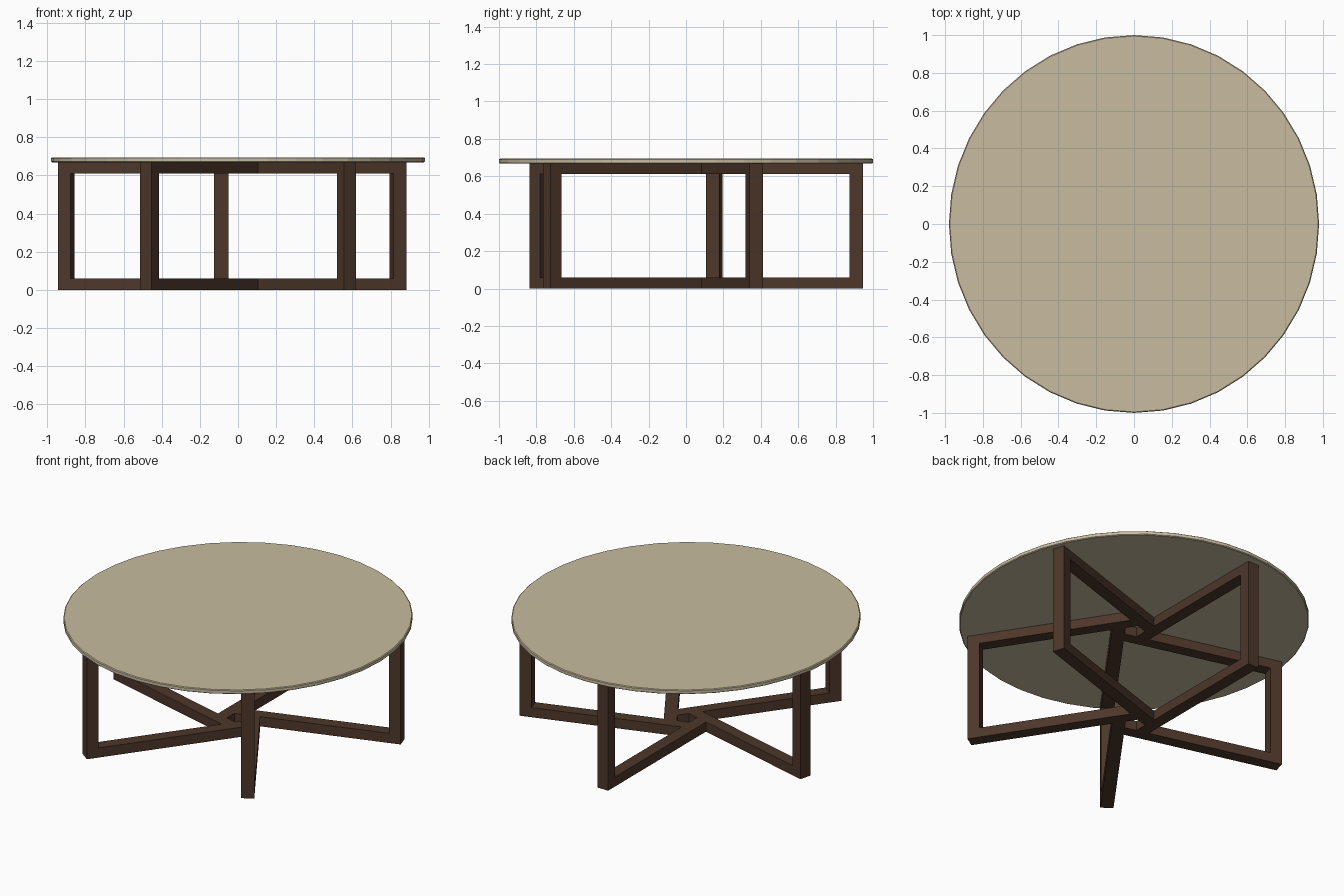
import bpy, bmesh, math
from mathutils import Vector

if "Cube" in bpy.data.objects:
    bpy.data.objects.remove(bpy.data.objects["Cube"])

def material(name, rgb):
    m = bpy.data.materials.new(name)
    m.diffuse_color = (*rgb, 1)
    m.use_nodes = True
    m.node_tree.nodes["Principled BSDF"].inputs["Base Color"].default_value = m.diffuse_color
    return m

def new_object(name, bm, mat):
    bmesh.ops.recalc_face_normals(bm, faces=bm.faces)
    me = bpy.data.meshes.new(name)
    bm.to_mesh(me)
    bm.free()
    me.materials.append(mat)
    ob = bpy.data.objects.new(name, me)
    bpy.context.collection.objects.link(ob)
    return ob

def prism(bm, plan, z0, z1):
    low = [bm.verts.new((p.x, p.y, z0)) for p in plan]
    high = [bm.verts.new((p.x, p.y, z1)) for p in plan]
    bm.faces.new(low[::-1])
    bm.faces.new(high)
    for i in range(len(plan)):
        j = (i + 1) % len(plan)
        bm.faces.new((low[i], low[j], high[j], high[i]))

wood = material("dark_wood", (0.075, 0.038, 0.023))
stone = material("pale_top", (0.58, 0.50, 0.35))

# Pinwheel base: five open frames, each butting against the side of the next
ANGLES = [90, 165, 234, 303, 378]
INNER, OUTER = 0.05, 0.125      # side offsets from the centre
REACH, POST = 0.945, 0.07       # frame length and post depth
HEIGHT, RAIL = 0.668, 0.06

def axes(deg):
    a = math.radians(deg)
    return Vector((math.cos(a), math.sin(a))), Vector((-math.sin(a), math.cos(a)))

for i, deg in enumerate(ANGLES):
    d, left = axes(deg)
    _, next_left = axes(ANGLES[(i + 1) % 5])

    def start(offset):
        # where this side line meets the next frame's inner side
        s = (INNER - offset * left.dot(next_left)) / d.dot(next_left)
        return left * offset + d * s

    def at(offset, s):
        return left * offset + d * s

    bm = bmesh.new()
    rail = [start(INNER), at(INNER, REACH), at(OUTER, REACH), start(OUTER)]
    post = [at(INNER, REACH - POST), at(INNER, REACH), at(OUTER, REACH), at(OUTER, REACH - POST)]
    prism(bm, rail, 0, RAIL)
    prism(bm, rail, HEIGHT - RAIL + 0.003, HEIGHT)
    prism(bm, post, RAIL, HEIGHT - RAIL + 0.003)
    new_object(f"leg_frame_{i + 1}", bm, wood)

# Round top with 40 flat sides and slightly eased edges
bm = bmesh.new()
SIDES = 40
rings = []
for r, z in [(0.995, 0.668), (1.0, 0.672), (1.0, 0.690), (0.995, 0.694)]:
    rings.append([bm.verts.new((0.98 * r * math.cos(math.tau * k / SIDES),
                                r * math.sin(math.tau * k / SIDES), z)) for k in range(SIDES)])
bm.faces.new(rings[0][::-1])
bm.faces.new(rings[-1])
for a, b in zip(rings, rings[1:]):
    for k in range(SIDES):
        n = (k + 1) % SIDES
        bm.faces.new((a[k], a[n], b[n], b[k]))
new_object("table_top", bm, stone)
